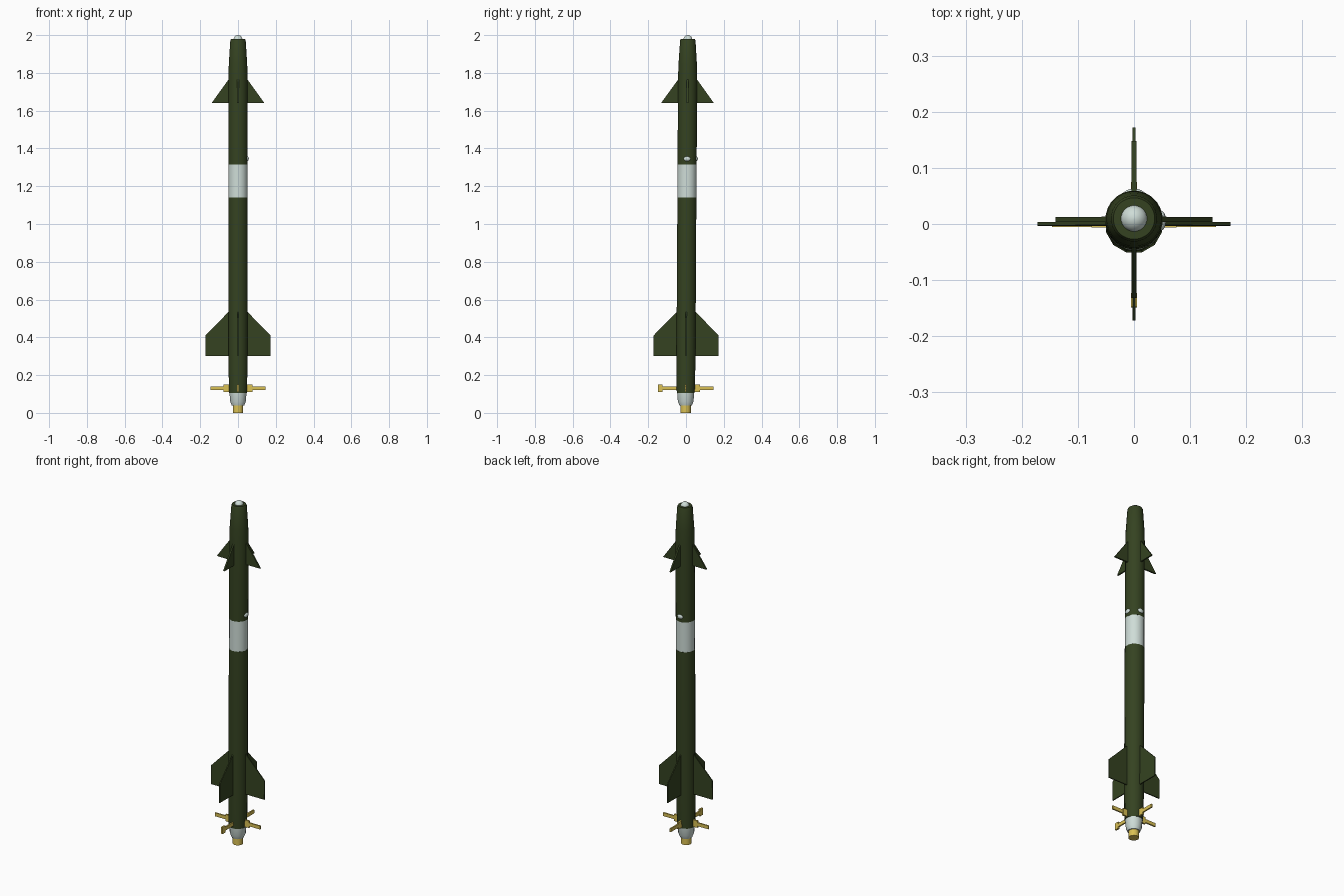
import bpy, bmesh, math
from mathutils import Matrix, Vector

if "Cube" in bpy.data.objects:
    bpy.data.objects.remove(bpy.data.objects["Cube"])


def material(name, rgb):
    m = bpy.data.materials.new(name)
    m.diffuse_color = (*rgb, 1)
    m.use_nodes = True
    m.node_tree.nodes["Principled BSDF"].inputs["Base Color"].default_value = m.diffuse_color
    return m


GREEN = material("olive_green", (0.035, 0.055, 0.015))
WHITE = material("pale_grey", (0.62, 0.72, 0.68))
YELLOW = material("yellow", (0.70, 0.53, 0.09))


def finish(bm, name, mat, smooth=False):
    # the whole body leans very slightly towards the back
    for v in bm.verts:
        v.co.y += 0.006 * (v.co.z - 0.35)
    bmesh.ops.recalc_face_normals(bm, faces=bm.faces)
    me = bpy.data.meshes.new(name)
    bm.to_mesh(me)
    bm.free()
    ob = bpy.data.objects.new(name, me)
    bpy.context.collection.objects.link(ob)
    me.materials.append(mat)
    if smooth:
        bpy.ops.object.select_all(action='DESELECT')
        ob.select_set(True)
        bpy.context.view_layer.objects.active = ob
        bpy.ops.object.shade_smooth_by_angle(angle=math.radians(40))
    return ob


def lathe(name, profile, sides, mat):
    """Turn a (radius, z) profile about the z axis and close both ends."""
    bm = bmesh.new()
    rings = []
    for r, z in profile:
        rings.append([bm.verts.new((r * math.cos(a), r * math.sin(a), z))
                      for a in ((i + 0.5) * math.tau / sides for i in range(sides))])
    for lo, hi in zip(rings, rings[1:]):
        for i in range(sides):
            j = (i + 1) % sides
            bm.faces.new((lo[i], lo[j], hi[j], hi[i]))
    bm.faces.new(rings[0])
    bm.faces.new(rings[-1])
    return finish(bm, name, mat, True)


def plate(name, outline, thickness, mat, quarter):
    """Extrude an (outward, z) outline and turn it to one of four sides."""
    bm = bmesh.new()
    face = bm.faces.new([bm.verts.new((x, -thickness / 2, z)) for x, z in outline])
    out = bmesh.ops.extrude_face_region(bm, geom=[face])
    moved = [g for g in out["geom"] if isinstance(g, bmesh.types.BMVert)]
    bmesh.ops.translate(bm, verts=moved, vec=(0, thickness, 0))
    bmesh.ops.rotate(bm, verts=bm.verts, cent=(0, 0, 0),
                     matrix=Matrix.Rotation(quarter * math.pi / 2, 3, 'Z'))
    return finish(bm, name, mat)


def box_outline(x0, x1, z0, z1):
    return [(x0, z0), (x1, z0), (x1, z1), (x0, z1)]


# Body sections
lathe("exhaust_nozzle", [(0.028, 0), (0.028, 0.04)], 16, YELLOW)
lathe("tail_cone", [(0.033, 0.038), (0.042, 0.06), (0.046, 0.105)], 16, WHITE)
lathe("rear_body", [(0.049, 0.105), (0.052, 0.25), (0.052, 1.14)], 12, GREEN)
lathe("white_band", [(0.051, 1.14), (0.051, 1.315)], 16, WHITE)
lathe("front_body", [(0.051, 1.315), (0.051, 1.78), (0.049, 1.85),
                     (0.041, 1.972), (0.037, 1.98)], 24, GREEN)
dome = [(0.024 * math.cos(t), 1.976 + 0.024 * math.sin(t))
        for t in (math.radians(d) for d in (0, 20, 40, 60, 75, 88))]
lathe("seeker_dome", dome, 20, WHITE)

# Four-way fins and steering vanes
for q in range(4):
    plate(f"front_fin_{q}", [(0.03, 1.64), (0.14, 1.64), (0.05, 1.765), (0.03, 1.79)],
          0.009, GREEN, q)
    plate(f"rear_fin_{q}", [(0.03, 0.30), (0.172, 0.30), (0.172, 0.41),
                            (0.05, 0.535), (0.03, 0.555)], 0.006, GREEN, q)
    plate(f"vane_{q}", box_outline(0.03, 0.146, 0.12, 0.14), 0.008, YELLOW, q)
    # the front vane carries its block at the tip, the others at the root
    x0, x1 = (0.122, 0.147) if q == 3 else (0.04, 0.076)
    plate(f"vane_block_{q}", box_outline(x0, x1, 0.11, 0.15), 0.010, YELLOW, q)

# Small sensor bumps on the right and back
for name, pos in (("right_bump", (0.048, 0, 1.345)), ("back_bump", (0, 0.048, 1.345))):
    bm = bmesh.new()
    bmesh.ops.create_uvsphere(bm, u_segments=16, v_segments=10, radius=1)
    flat_x = pos[0] > 0
    bmesh.ops.scale(bm, verts=bm.verts,
                    vec=(0.009 if flat_x else 0.018, 0.018 if flat_x else 0.009, 0.013))
    bmesh.ops.translate(bm, verts=bm.verts, vec=Vector(pos))
    finish(bm, name, WHITE, True)
